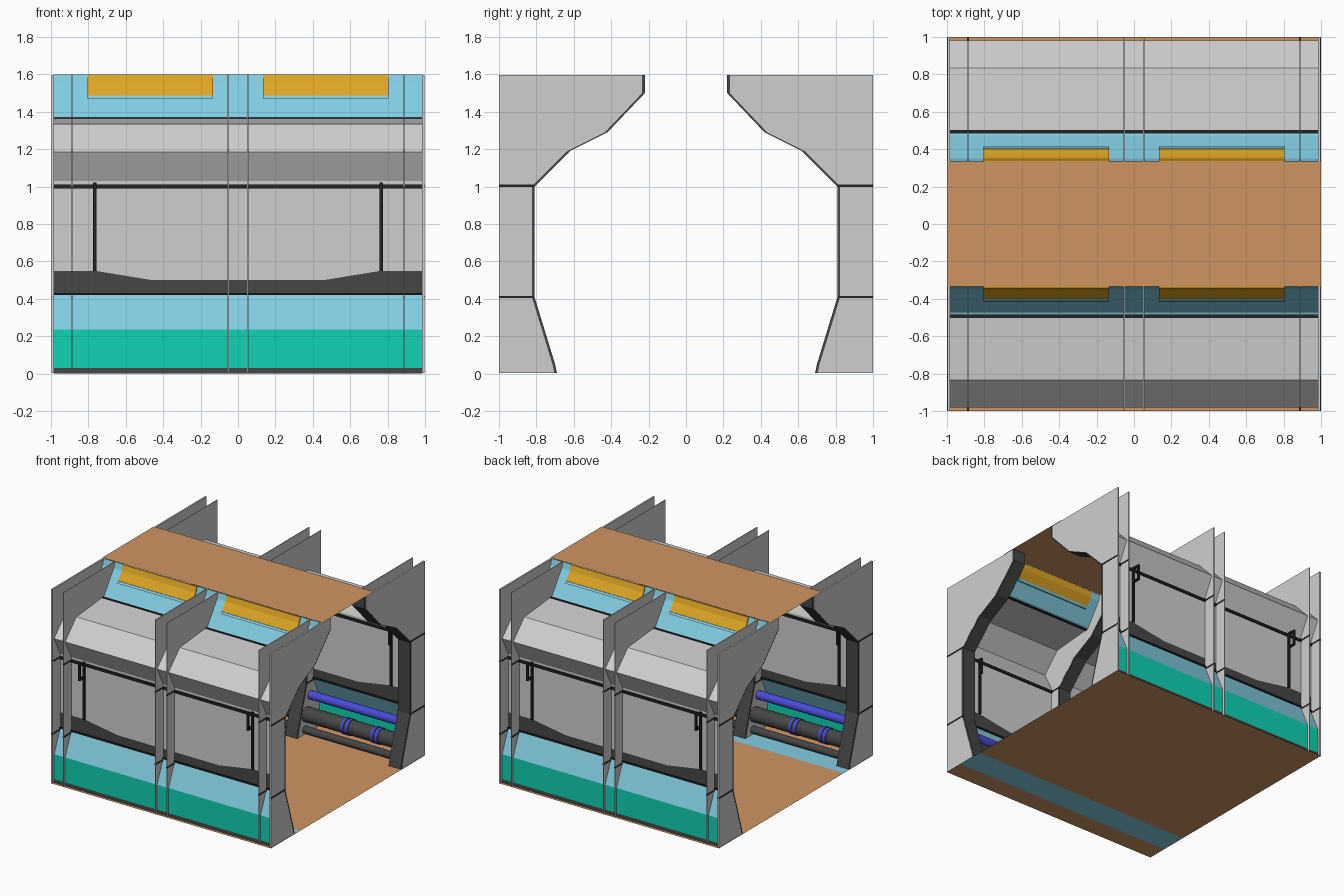
import bpy, bmesh, math

cube = bpy.data.objects.get("Cube")
if cube:
    bpy.data.objects.remove(cube, do_unlink=True)


def material(name, r, g, b):
    lin = [(c / 255 / 12.92) if c < 10 else ((c / 255 + 0.055) / 1.055) ** 2.4 for c in (r, g, b)]
    m = bpy.data.materials.new(name)
    m.use_nodes = True
    m.diffuse_color = (*lin, 1)
    m.node_tree.nodes["Principled BSDF"].inputs["Base Color"].default_value = (*lin, 1)
    return m


GRAY = material("light gray", 207, 207, 207)
DARK = material("dark gray", 70, 70, 70)
BLACK = material("black trim", 34, 34, 34)
BLUE = material("light blue", 131, 205, 226)
TEAL = material("teal", 14, 210, 180)
BROWN = material("tan", 207, 149, 100)
YELLOW = material("amber", 222, 166, 36)
INDIGO = material("indigo", 74, 74, 215)


def mesh_object(name, bm, mat):
    bmesh.ops.recalc_face_normals(bm, faces=bm.faces)
    me = bpy.data.meshes.new(name)
    bm.to_mesh(me)
    bm.free()
    me.materials.append(mat)
    ob = bpy.data.objects.new(name, me)
    bpy.context.scene.collection.objects.link(ob)
    return ob


def prism(name, yz, x0, x1, mat):
    """Extrude a polygon in the y-z plane along x."""
    bm = bmesh.new()
    face = bm.faces.new([bm.verts.new((x0, y, z)) for y, z in yz])
    ext = bmesh.ops.extrude_face_region(bm, geom=[face])
    moved = [v for v in ext["geom"] if isinstance(v, bmesh.types.BMVert)]
    bmesh.ops.translate(bm, verts=moved, vec=(x1 - x0, 0, 0))
    return mesh_object(name, bm, mat)


def box(name, x0, x1, y0, y1, z0, z1, mat):
    return prism(name, [(y0, z0), (y1, z0), (y1, z1), (y0, z1)], x0, x1, mat)


def sheet(name, yz, x0, x1, mat):
    """Open strip that follows a y-z path along x."""
    bm = bmesh.new()
    rows = [[bm.verts.new((x, y, z)) for x in (x0, x1)] for y, z in yz]
    for a, b in zip(rows, rows[1:]):
        bm.faces.new((a[0], a[1], b[1], b[0]))
    return mesh_object(name, bm, mat)


def plate(name, xz, y, mat):
    """Flat upright polygon at depth y."""
    bm = bmesh.new()
    bm.faces.new([bm.verts.new((x, y, z)) for x, z in xz])
    return mesh_object(name, bm, mat)


def pipe(name, x0, x1, y, z, r, mat):
    bpy.ops.mesh.primitive_cylinder_add(vertices=20, radius=r, depth=x1 - x0,
                                        location=((x0 + x1) / 2, y, z),
                                        rotation=(0, math.pi / 2, 0))
    ob = bpy.context.object
    ob.name = name
    ob.data.materials.append(mat)
    bpy.ops.object.shade_smooth_by_angle()


# Floor with one inset blue strip, and ceiling
sheet("floor_main", [(-0.62, 0), (1, 0)], -1, 1, BROWN)
sheet("floor_strip", [(-0.84, 0), (-0.62, 0)], -1, 1, BLUE)
sheet("floor_edge", [(-1, 0), (-0.84, 0)], -1, 1, BROWN)
sheet("ceiling", [(-0.335, 1.6), (0.335, 1.6)], -1, 1, BROWN)

W = 0.985      # half length of the walls
WALL = 0.9     # depth of the upright wall panel
INNER = [(0.69, 0.003), (0.70, 0.05), (0.81, 0.41), (0.81, 1.0),
         (0.62, 1.19), (0.42, 1.29), (0.22, 1.5), (0.22, 1.597)]
HEM = [(-W, 0.55), (-0.765, 0.55), (-0.46, 0.5), (0.46, 0.5), (0.765, 0.55), (W, 0.55)]
RIBS = [(-0.998, -0.885), (-0.055, 0.055), (0.885, 0.998)]

for side, s in (("front", -1), ("back", 1)):

    def m(path):
        return [(s * y, z) for y, z in path]

    # Lower wall
    sheet(side + "_base_trim", m([(0.98, 0.002), (0.98, 0.03)]), -W, W, DARK)
    sheet(side + "_skirt", m([(0.98, 0.03), (0.98, 0.235)]), -W, W, TEAL)
    sheet(side + "_lower_slope", m([(0.98, 0.235), (WALL, 0.42)]), -W, W, BLUE)

    # Upright panel with a shaped dark hem
    plate(side + "_hem", [(-W, 0.42), (W, 0.42)] + HEM[::-1], s * WALL, DARK)
    plate(side + "_panel", HEM + [(W, 1.03), (-W, 1.03)], s * WALL, GRAY)
    y0, y1 = sorted((s * (WALL - 0.01), s * (WALL + 0.01)))
    box(side + "_panel_rail", -W, W, y0, y1, 0.99, 1.012, BLACK)
    box(side + "_hem_rail", -W, W, y0, y1, 0.42, 0.432, BLACK)

    # Overhanging upper wall
    sheet(side + "_overhang", m([(WALL, 1.03), (0.98, 1.185), (0.835, 1.335), (0.495, 1.365)]),
          -W, W, GRAY)
    y0, y1 = sorted((s * 0.485, s * 0.503))
    box(side + "_upper_rail", -W, W, y0, y1, 1.358, 1.37, BLACK)
    sheet(side + "_upper_slope", m([(0.49, 1.365), (0.472, 1.372), (0.35, 1.55), (0.335, 1.598)]),
          -W, W, BLUE)

    for x in (-1, 1):
        hand = "left" if x > 0 else "right"

        # Lamps with a blue lip
        a, b = sorted((x * 0.135, x * 0.805))
        prism(f"{side}_{hand}_lamp",
              m([(0.402, 1.487), (0.358, 1.552), (0.343, 1.597),
                 (0.333, 1.597), (0.344, 1.55), (0.388, 1.487)]), a, b, YELLOW)
        prism(f"{side}_{hand}_lamp_lip",
              m([(0.417, 1.472), (0.406, 1.487), (0.384, 1.487), (0.394, 1.472)]), a, b, BLUE)

        # Pole and latch hoop
        a, b = x * 0.765 - 0.009, x * 0.765 + 0.009
        y0, y1 = sorted((s * (WALL - 0.012), s * (WALL + 0.012)))
        box(f"{side}_{hand}_pole", a, b, y0, y1, 0.55, 1.0, BLACK)
        for part, near, far, z0, z1 in (("outer", 0.958, 0.972, 0.9, 1.02),
                                        ("inner", 0.868, 0.882, 0.9, 1.02),
                                        ("top", 0.868, 0.972, 1.008, 1.022),
                                        ("bottom", 0.868, 0.972, 0.893, 0.907)):
            y0, y1 = sorted((s * near, s * far))
            box(f"{side}_{hand}_hoop_{part}", a, b, y0, y1, z0, z1, BLACK)

        # Pipes behind the lower opening
        a, b = sorted((x * 0.055, x * 0.885))
        pipe(f"{side}_{hand}_upper_pipe", a, b, s * 0.86, 0.3, 0.035, INDIGO)
        pipe(f"{side}_{hand}_main_pipe", a, b, s * 0.81, 0.16, 0.06, DARK)
        pipe(f"{side}_{hand}_floor_pipe", a, b, s * 0.79, 0.04, 0.03, DARK)
        for i, c in enumerate((0.42, 0.46, 0.69, 0.73)):
            pipe(f"{side}_{hand}_pipe_ring_{i}", x * c - 0.012, x * c + 0.012,
                 s * 0.81, 0.16, 0.066, INDIGO)

    # Ribs: two gray sheets joined by a dark inner band
    outline = [(y + 0.014, z) for y, z in INNER] + [(1, 1.597), (1, 0.003)]
    band = INNER + [(y + 0.03, z) for y, z in reversed(INNER)]
    for i, (a, b) in enumerate(RIBS):
        prism(f"{side}_rib_band_{i}", m(band), a + 0.001, b - 0.001, DARK)
        for j, x in enumerate((a, b)):
            t = 0.013 if abs(x) > 0.95 else 0.006
            lo, hi = (x, x + t) if j == 0 else (x - t, x)
            prism(f"{side}_rib_sheet_{i}_{j}", m(outline), lo, hi, GRAY)
            for k, z in enumerate((0.41, 1.005)):
                y0, y1 = sorted((s * 0.81, s))
                box(f"{side}_rib_seam_{i}_{j}_{k}", lo - 0.002, hi + 0.002,
                    y0, y1, z - 0.006, z + 0.006, BLACK)
